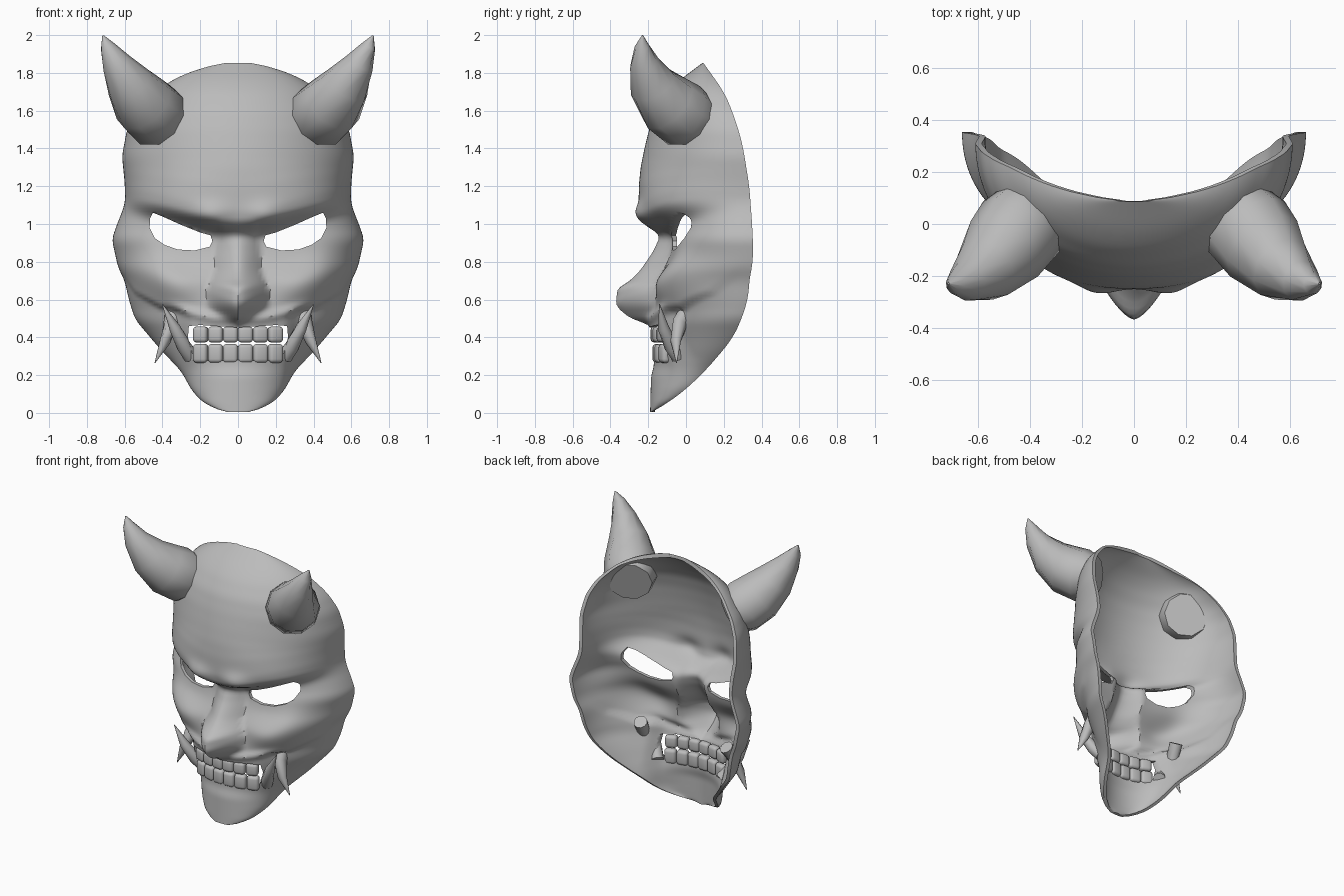
import bpy, bmesh, math
from mathutils import Vector

if "Cube" in bpy.data.objects:
    bpy.data.objects.remove(bpy.data.objects["Cube"])

grey = bpy.data.materials.new("plain grey")
grey.diffuse_color = (0.5, 0.5, 0.5, 1)
grey.use_nodes = True
grey.node_tree.nodes["Principled BSDF"].inputs["Base Color"].default_value = grey.diffuse_color


def finish(bm, name):
    """Turn a bmesh into a named, coloured object."""
    bmesh.ops.recalc_face_normals(bm, faces=bm.faces)
    me = bpy.data.meshes.new(name)
    bm.to_mesh(me)
    bm.free()
    me.materials.append(grey)
    ob = bpy.data.objects.new(name, me)
    bpy.context.collection.objects.link(ob)
    return ob


def lerp(table, z):
    """Piecewise linear lookup in [(z, value), ...]."""
    if z <= table[0][0]:
        return table[0][1]
    for (a, va), (b, vb) in zip(table, table[1:]):
        if z <= b:
            return va + (vb - va) * (z - a) / (b - a)
    return table[-1][1]


def soft(table, z, r=.018):
    """Lookup averaged over a window that shrinks to nothing at both ends."""
    r = max(0, min(r, z, 1.855 - z))
    return sum(lerp(table, z + r * k / 4) for k in range(-4, 5)) / 9


def step(a, b, v):
    t = min(1, max(0, (v - a) / (b - a)))
    return t * t * (3 - 2 * t)


def bump(x, z, cx, cz, rx, rz):
    return math.exp(-((x - cx) / rx) ** 2 - ((z - cz) / rz) ** 2)


# Mask outline: half width and rim depth at each height
WIDTH = [(0, .03), (.012, .1), (.045, .175), (.115, .243), (.22, .3), (.335, .41),
         (.495, .545), (.6, .578), (.7, .6), (.77, .635), (.92, .668), (1.0, .64), (1.06, .615),
         (1.12, .597), (1.22, .6), (1.36, .614), (1.5, .588), (1.6, .535), (1.7, .44),
         (1.75, .37), (1.8, .27), (1.84, .15), (1.855, .05)]
RIM = [(0, -.19), (.05, -.1), (.1, -.03), (.2, .08), (.3, .17), (.4, .25), (.5, .295),
       (.6, .33), (.7, .35), (.8, .36), (1.0, .35), (1.2, .335), (1.4, .303), (1.5, .278),
       (1.63, .232), (1.7, .2), (1.8, .13), (1.855, .09)]
# Centre line of the face, then depth and half width of the nose
FACE = [(0, -.19), (.2, -.185), (.24, -.17), (.3, -.17), (.45, -.19), (.5, -.19),
        (.6, -.17), (.7, -.15), (.8, -.1), (.87, -.075), (.93, -.075), (.965, -.135),
        (1.0, -.23), (1.06, -.25), (1.2, -.25), (1.3, -.24), (1.4, -.22), (1.5, -.195),
        (1.6, -.16), (1.7, -.095), (1.765, -.03), (1.855, .09)]
NOSE = [(.47, 0), (.5, .08), (.53, .15), (.57, .195), (.66, .205), (.695, .15),
        (.75, .12), (.8, .11), (.9, .08), (.94, .05), (.99, .01), (1.03, 0)]
NOSE_W = [(.47, .15), (.55, .17), (.65, .165), (.75, .125), (.85, .12), (.95, .11)]


def surface(t, z, inset):
    w, rim = soft(WIDTH, z, .03), soft(RIM, z, .05)
    x = w * math.sin(t)
    ax, c = abs(x), math.cos(t)
    # the brow edge rises towards the temples
    zb = z - .25 * max(0, ax - .08) * step(.8, .95, z) * (1 - step(1.15, 1.4, z))
    y = soft(FACE, zb, .025)
    # boxier cross-section from the cheeks to the brow
    y += (rim - y) * (1 - c) ** (1 + .22 * step(.5, .75, z) * (1 - step(1.1, 1.35, z)))
    q = ax / soft(NOSE_W, z)
    y -= soft(NOSE, z - .45 * ax * (1 - step(.6, .75, z))) * max(0, 1 - q ** 1.6)
    y -= .03 * bump(ax, z, .15, 1.05, .09, .06)                    # frown
    y -= .045 * bump(ax, z, .33, .67, .14, .1)                     # cheek
    y -= .05 * bump(ax, z, .46, .76, .13, .11)                     # cheekbone
    y -= .02 * math.exp(-((z - .495 - .6 * ax * ax) / .025) ** 2) * (1 - step(.25, .4, ax))
    # the jaw sits back behind the lower edge of the cheek
    edge = lerp([(.2, .5), (.32, .56), (.41, .575), (.545, .65), (.635, .785)], ax)
    y += .055 * step(0, .03, edge - z) * step(.24, .34, ax) * c ** .6 * step(.15, .3, z) ** .5
    top = step(1.7, 1.85, z)
    return Vector((x - inset * math.sin(t), y + inset * c * (1 - .9 * top), z - .9 * inset * top))


# Mask shell: an outer and an inner skin joined round the rim
COLS, ROWS = 96, 120
bm = bmesh.new()
skins = []
for inset in (0, .025):
    skins.append([[bm.verts.new(surface(math.pi * (i / COLS - .5), .004 + 1.848 * j / ROWS, inset))
                   for i in range(COLS + 1)] for j in range(ROWS + 1)])
for s in skins:
    for j in range(ROWS):
        for i in range(COLS):
            bm.faces.new((s[j][i], s[j][i + 1], s[j + 1][i + 1], s[j + 1][i]))
loops = [s[0][:-1] + [r[-1] for r in s[:-1]] + s[-1][:0:-1] + [r[0] for r in s[:0:-1]]
         for s in skins]
n = len(loops[0])
for k in range(n):
    a, b = loops
    bm.faces.new((a[k], a[(k + 1) % n], b[(k + 1) % n], b[k]))
mask = finish(bm, "mask_shell")


def cut(points, name):
    """Cut a hole with the given front outline through the mask."""
    bm = bmesh.new()
    face = bm.faces.new([bm.verts.new((x, -.6, z)) for x, z in points])
    ext = bmesh.ops.extrude_face_region(bm, geom=[face])
    bmesh.ops.translate(bm, vec=(0, .9, 0),
                        verts=[v for v in ext["geom"] if isinstance(v, bmesh.types.BMVert)])
    cutter = finish(bm, name)
    cutter.hide_render = True
    mod = mask.modifiers.new(name, "BOOLEAN")
    mod.operation, mod.solver, mod.object = "DIFFERENCE", "EXACT", cutter
    bpy.context.view_layer.objects.active = mask
    bpy.ops.object.modifier_apply(modifier=name)
    bpy.data.objects.remove(cutter)


# Eye and mouth holes
EYE = [(.135, .91), (.15, .88), (.23, .86), (.32, .865), (.39, .89), (.44, .925), (.468, .98),
       (.465, 1.03), (.45, 1.06), (.4, 1.04), (.3, .995), (.2, .955), (.145, .94)]
for sx in (1, -1):
    cut([(sx * x, z) for x, z in EYE], "eye_cutter")
half = [(.12, .275), (.2, .28), (.245, .32), (.265, .4), (.26, .46), (.2, .465), (.1, .458)]
cut([(0, .28)] + half + [(0, .452)] + [(-x, z) for x, z in reversed(half)], "mouth_cutter")


def taper(name, path, radii, sides):
    """Tapered tube along a path, flat at the base and closed at the tip."""
    bm = bmesh.new()
    pts = [Vector(p) for p in path]
    rings = []
    for k, (p, r) in enumerate(zip(pts, radii)):
        d = pts[min(k + 1, len(pts) - 1)] - pts[max(k - 1, 0)]
        rot = d.to_track_quat("Z", "Y")
        rings.append([bm.verts.new(p + rot @ Vector((r * math.cos(a), r * math.sin(a), 0)))
                      for a in (2 * math.pi * i / sides for i in range(sides))])
    for a, b in zip(rings, rings[1:]):
        for i in range(sides):
            j = (i + 1) % sides
            bm.faces.new((a[i], a[j], b[j], b[i]))
    bm.faces.new(rings[0])
    bm.faces.new(rings[-1])
    return finish(bm, name)


# Horns, upper fangs and lower tusks, mirrored left and right
SPIKES = [
    ("horn", 10, [(.397, .06, 1.553), (.435, -.01, 1.575), (.5, -.095, 1.635),
                  (.572, -.175, 1.735), (.643, -.22, 1.85), (.69, -.232, 1.94), (.715, -.23, 1.998)],
     [.145, .176, .168, .13, .08, .04, .004]),
    ("upper_fang", 10, [(.335, .03, .57), (.352, -.03, .48), (.385, -.055, .38), (.44, -.05, .265)],
     [.045, .042, .029, .002]),
    ("lower_tusk", 10, [(.25, -.04, .3), (.285, -.075, .35), (.335, -.12, .45), (.4, -.14, .575)],
     [.042, .04, .03, .002]),
]
for side, sx in (("right", 1), ("left", -1)):
    for name, sides, path, radii in SPIKES:
        taper(f"{name}_{side}", [(sx * x, y, z) for x, y, z in path], radii, sides)

# Two rows of rounded teeth on a shallow arc
for row, z, h, y0 in (("upper", .415, .085, -.16), ("lower", .315, .1, -.15)):
    for k in range(6):
        x = (k - 2.5) * .079
        bm = bmesh.new()
        bmesh.ops.create_cube(bm, size=1)
        bmesh.ops.scale(bm, vec=(.08, .055, h), verts=bm.verts)
        bmesh.ops.bevel(bm, geom=bm.edges[:], offset=.02, segments=3, affect="EDGES", profile=.5)
        tooth = finish(bm, f"{row}_tooth_{k + 1}")
        tooth.location = (x, y0 + x * x, z)
        tooth.rotation_euler.z = math.atan(2 * x)

# Smooth shading with sharp edges kept
for ob in bpy.context.collection.objects:
    ob.select_set(True)
bpy.context.view_layer.objects.active = mask
bpy.ops.object.shade_smooth_by_angle(angle=math.radians(40))
